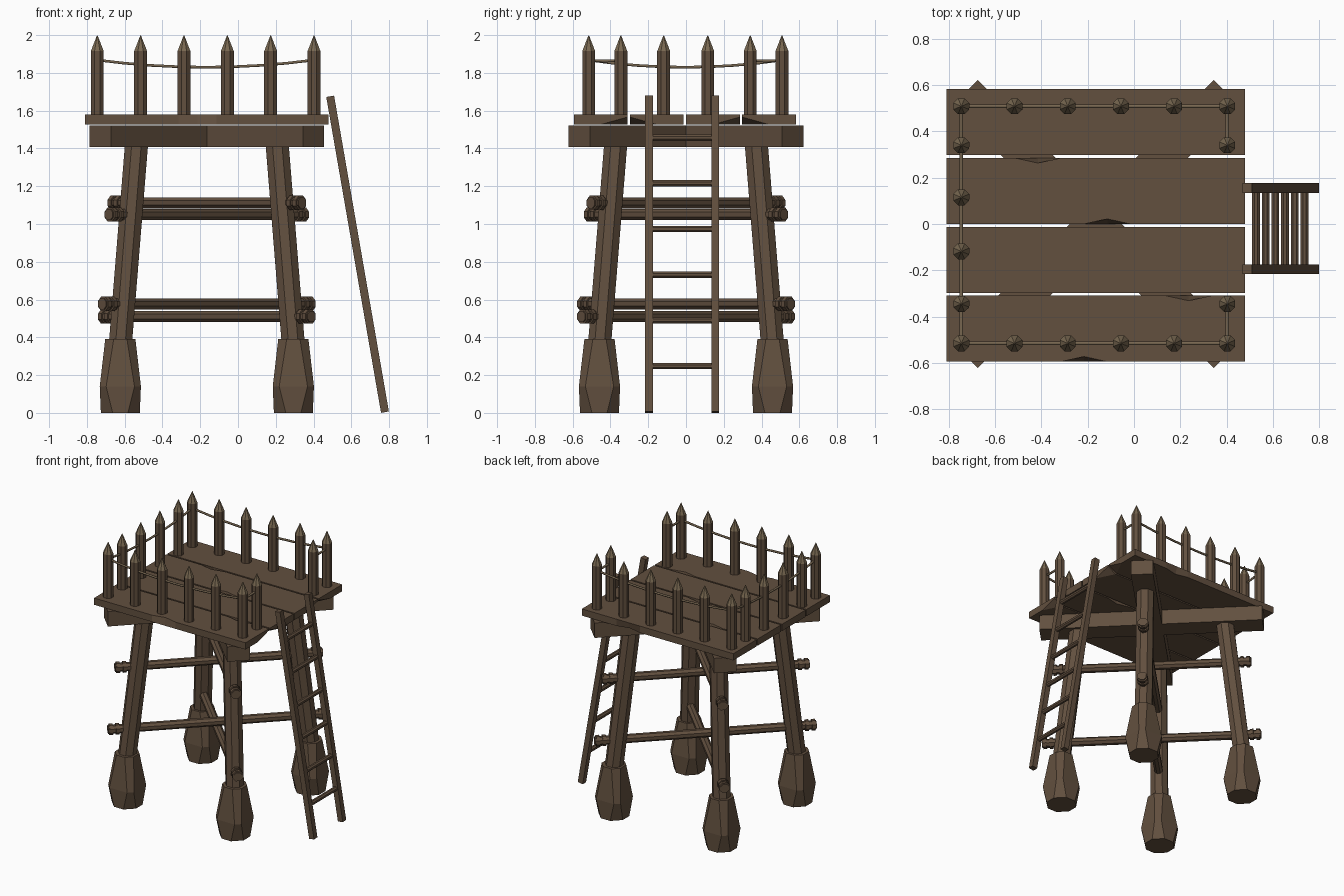
import bpy, bmesh, math
from mathutils import Vector

if "Cube" in bpy.data.objects:
    bpy.data.objects.remove(bpy.data.objects["Cube"])

CX = -0.165      # tower centre
DECK = 1.58      # top of the deck


def material(name, rgb):
    m = bpy.data.materials.new(name)
    m.use_nodes = True
    m.diffuse_color = (*rgb, 1)
    m.node_tree.nodes["Principled BSDF"].inputs["Base Color"].default_value = (*rgb, 1)
    return m


wood = material("brown wood", (0.122, 0.079, 0.049))
bare = material("pale cut wood", (0.19, 0.138, 0.082))
twine = material("tan rope", (0.18, 0.13, 0.078))


def finish(name, bm, *mats):
    bmesh.ops.recalc_face_normals(bm, faces=bm.faces)
    mesh = bpy.data.meshes.new(name)
    bm.to_mesh(mesh)
    bm.free()
    ob = bpy.data.objects.new(name, mesh)
    for m in mats:
        mesh.materials.append(m)
    bpy.context.collection.objects.link(ob)
    return ob


def loft(bm, rings):
    """Skin a closed solid through rings of equal point count."""
    vs = [[bm.verts.new(p) for p in ring] for ring in rings]
    n = len(vs[0])
    for a, b in zip(vs, vs[1:]):
        for i in range(n):
            j = (i + 1) % n
            bm.faces.new((a[i], a[j], b[j], b[i]))
    bm.faces.new(vs[0])
    bm.faces.new(vs[-1])


def log(bm, a, b, radius, sides=8):
    """Round timber from a to b."""
    a, b = Vector(a), Vector(b)
    turn = (b - a).to_track_quat('Z', 'Y')
    circle = [turn @ Vector((radius * math.cos(t), radius * math.sin(t), 0))
              for t in (math.tau * (i + 0.5) / sides for i in range(sides))]
    loft(bm, [[p + c for c in circle] for p in (a, b)])


def bar(bm, a, b, width, height):
    """Square timber from a to b; width is horizontal."""
    a, b = Vector(a), Vector(b)
    d = (b - a).normalized()
    side = d.cross(Vector((0, 0, 1))).normalized() * width / 2
    up = side.normalized().cross(d) * height / 2
    loft(bm, [[p - side - up, p + side - up, p + side + up, p - side + up] for p in (a, b)])


# Four leaning legs on chunky chamfered feet
for sx, side in ((-1, "right"), (1, "left")):
    for sy, end in ((-1, "front"), (1, "back")):
        bm = bmesh.new()
        log(bm, (CX + sx * 0.475, sy * 0.475, 0.15),
            (CX + sx * 0.37, sy * 0.37, 1.45), 0.066)
        finish(f"{end}_{side}_leg", bm, wood)
        bm = bmesh.new()
        rings = []
        for z, h, c in ((0, 0.103, 0.04), (0.14, 0.109, 0.075), (0.39, 0.08, 0.035)):
            outline = [(h, -c), (h, c), (c, h), (-c, h), (-h, c), (-h, -c), (-c, -h), (c, -h)]
            rings.append([(CX + sx * 0.458 + x, sy * 0.458 + y, z) for x, y in outline])
        loft(bm, rings)
        finish(f"{end}_{side}_foot", bm, wood)

# Crossed braces with bound ends; slope sets which diagonal each follows
for name, z, reach, slope in (("upper_brace_a", 1.112, 0.505, -1),
                              ("upper_brace_b", 1.05, 0.52, 1),
                              ("lower_brace_a", 0.577, 0.555, 1),
                              ("lower_brace_b", 0.51, 0.555, -1)):
    bm = bmesh.new()

    def at(r):
        return (CX + r, r * slope, z)

    log(bm, at(-reach), at(reach), 0.032)
    for s in (-1, 1):
        for start in (0.024, 0.056):
            log(bm, at(s * (reach - start)), at(s * (reach - start + 0.018)), 0.041)
    finish(name, bm, wood)

# Crossed beams under the deck
for name, slope in (("deck_beam_a", 1), ("deck_beam_b", -1)):
    bm = bmesh.new()
    r = 0.565
    bar(bm, (CX - r, -r * slope, 1.465), (CX + r, r * slope, 1.465), 0.16, 0.115)
    finish(name, bm, wood)

# Deck planks with chipped long edges and one knocked-off corner
L = 0.645
chips = ((-0.05, 0.4), (-0.3, 0.3), (0.05, -0.25), (-0.35, 0.25))
for i, (near, far) in enumerate(chips):
    y0 = -0.594 + i * 0.297
    y1 = y0 + 0.285
    rings = []
    for z, cut in ((1.528, 0.022 if i % 2 else 0), (DECK, 0 if i % 2 else 0.022)):
        front = [(-L, y0), (near - 0.1, y0), (near, y0 + cut), (near + 0.1, y0), (L, y0)]
        back = [(L, y1), (far + 0.1, y1), (far, y1 - cut), (far - 0.1, y1), (-L, y1)]
        rings.append([(CX + x, y, z) for x, y in front + back])
    bm = bmesh.new()
    loft(bm, rings)
    corner = Vector((CX + L, y0 if i % 2 else y1, 1.535))
    direction = Vector((0.5, -0.25 if i % 2 else 0.25, -0.9))
    cut = bmesh.ops.bisect_plane(bm, geom=bm.verts[:] + bm.edges[:] + bm.faces[:],
                                 plane_co=corner - direction * 0.025,
                                 plane_no=direction, clear_outer=True)
    bmesh.ops.holes_fill(bm, edges=[e for e in bm.edges if e.is_boundary])
    finish(f"deck_plank_{i + 1}", bm, wood)

# Sharpened fence posts around three sides and the ladder opening
xs = [-0.745 + 0.2295 * i for i in range(6)]
spots = [(x, y) for x in xs for y in (-0.515, 0.508)]
spots += [(xs[0], y) for y in (-0.345, -0.118, 0.115, 0.34)]
spots += [(xs[-1], y) for y in (-0.345, 0.34)]
for i, (x, y) in enumerate(spots):
    bm = bmesh.new()
    rings = []
    for z, r in ((1.56, 0.037), (1.915, 0.037), (1.998, 0.002)):
        rings.append([(x + r * math.cos(k * math.tau / 8 + 0.39),
                       y + r * math.sin(k * math.tau / 8 + 0.39), z) for k in range(8)])
    loft(bm, rings)
    post = finish(f"fence_post_{i + 1}", bm, wood, bare)
    for f in post.data.polygons:
        f.material_index = int(f.center.z > 1.92)


# Sagging ropes strung through the posts
def rope(name, a, b, sag):
    curve = bpy.data.curves.new(name, 'CURVE')
    curve.dimensions = '3D'
    curve.bevel_depth = 0.008
    curve.bevel_resolution = 1
    line = curve.splines.new('POLY')
    line.points.add(8)
    for i, p in enumerate(line.points):
        t = i / 8
        pos = Vector(a).lerp(Vector(b), t)
        p.co = (pos.x, pos.y, 1.868 - sag * 4 * t * (1 - t), 1)
    curve.materials.append(twine)
    bpy.context.collection.objects.link(bpy.data.objects.new(name, curve))


rope("front_rope", (xs[0], -0.515, 0), (xs[-1], -0.515, 0), 0.038)
rope("back_rope", (xs[0], 0.508, 0), (xs[-1], 0.508, 0), 0.038)
rope("side_rope", (xs[0], -0.515, 0), (xs[0], 0.508, 0), 0.038)
rope("front_gate_rope", (xs[-1], -0.515, 0), (xs[-1], -0.345, 0), 0.005)
rope("back_gate_rope", (xs[-1], 0.508, 0), (xs[-1], 0.34, 0), 0.005)

# Ladder leaning against the open side
foot, top = Vector((0.778, 0, 0.004)), Vector((0.488, 0, 1.676))
for name, y in (("front_ladder_rail", -0.195), ("back_ladder_rail", 0.155)):
    bm = bmesh.new()
    offset = Vector((0, y, 0))
    bar(bm, foot + offset, top + offset, 0.042, 0.042)
    finish(name, bm, wood)
for i in range(6):
    p = foot.lerp(top, (0.245 + 0.243 * i) / 1.68)
    bm = bmesh.new()
    log(bm, (p.x, -0.185, p.z), (p.x, 0.145, p.z), 0.018)
    finish(f"ladder_rung_{i + 1}", bm, wood)
